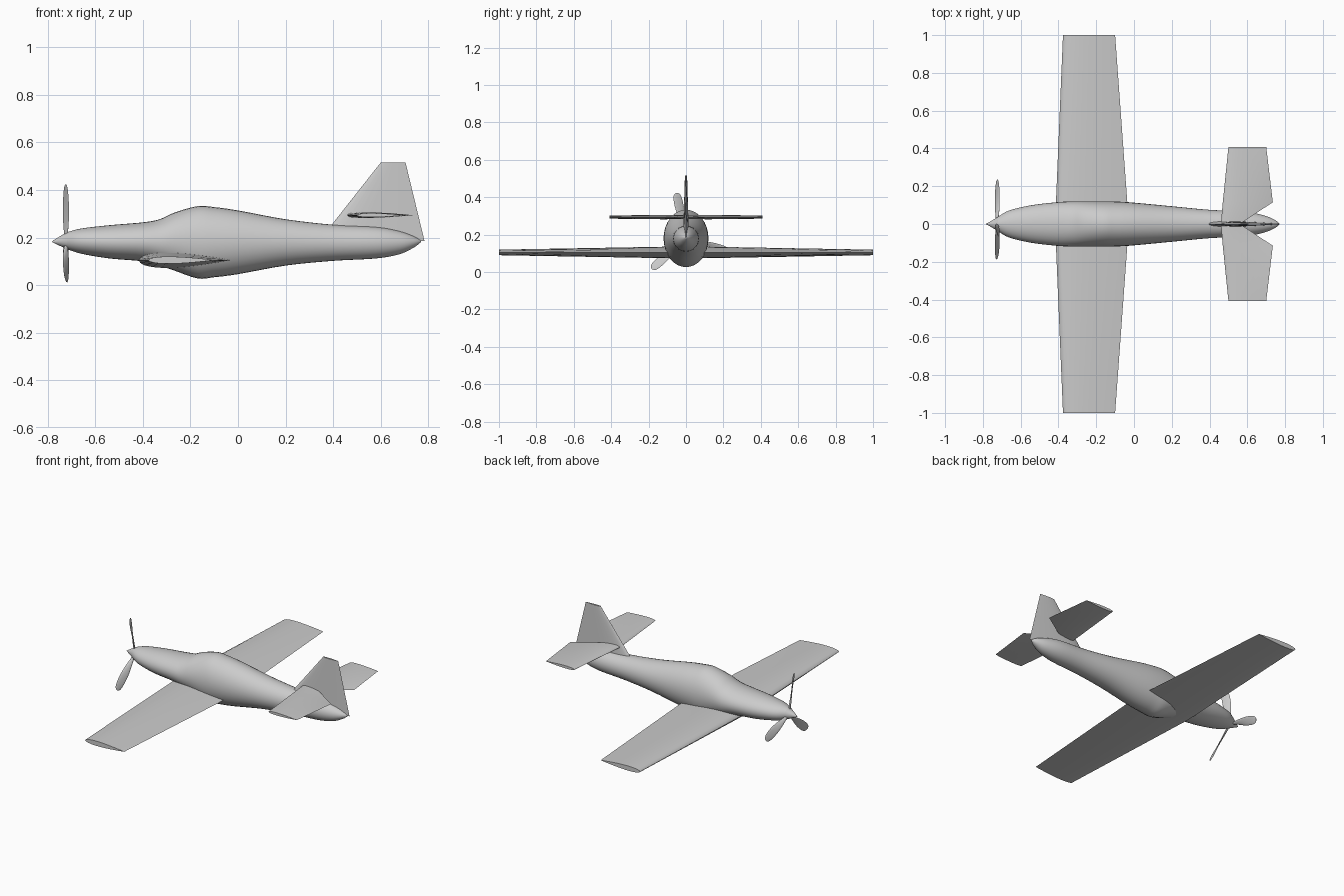
import bpy, bmesh, math
from mathutils import Vector

cube = bpy.data.objects.get("Cube")
if cube:
    bpy.data.objects.remove(cube)

grey = bpy.data.materials.new("plain grey")
grey.use_nodes = True
COLOUR = (0.6, 0.6, 0.6, 1.0)
grey.diffuse_color = COLOUR
grey.node_tree.nodes["Principled BSDF"].inputs["Base Color"].default_value = COLOUR


def loft(name, sections, angle=35):
    """Skin a list of closed cross-sections and cap both ends."""
    bm = bmesh.new()
    rings = [[bm.verts.new(p) for p in s] for s in sections]
    n = len(rings[0])
    for a, b in zip(rings, rings[1:]):
        for i in range(n):
            j = (i + 1) % n
            bm.faces.new((a[i], a[j], b[j], b[i]))
    bm.faces.new(rings[0])
    bm.faces.new(rings[-1])
    bmesh.ops.recalc_face_normals(bm, faces=bm.faces)
    mesh = bpy.data.meshes.new(name)
    bm.to_mesh(mesh)
    bm.free()
    mesh.materials.append(grey)
    obj = bpy.data.objects.new(name, mesh)
    bpy.context.collection.objects.link(obj)
    bpy.ops.object.select_all(action='DESELECT')
    obj.select_set(True)
    bpy.context.view_layer.objects.active = obj
    bpy.ops.object.shade_smooth_by_angle(angle=math.radians(angle))
    return obj


def smooth(stations, steps=4):
    """Catmull-Rom interpolation through the stations."""
    pts = [Vector(s) for s in stations]
    pts = [pts[0]] + pts + [pts[-1]]
    out = []
    for a, b, c, d in zip(pts, pts[1:], pts[2:], pts[3:]):
        for k in range(steps):
            t = k / steps
            out.append(0.5 * (2 * b + (c - a) * t + (2 * a - 5 * b + 4 * c - d) * t**2
                              + (3 * b - a - 3 * c + d) * t**3))
    return out + [pts[-1]]


def oval(x, top, bottom, half, n=32):
    mid, h = (top + bottom) / 2, (top - bottom) / 2
    angles = [2 * math.pi * i / n for i in range(n)]
    return [(x, half * math.cos(a), mid + h * math.sin(a)) for a in angles]


def airfoil(le, te, thick, n=12):
    """Symmetric airfoil outline as (x, offset) pairs."""
    xs = [(1 - math.cos(math.pi * i / n)) / 2 for i in range(n + 1)]
    half = [5 * thick * (0.2969 * math.sqrt(x) - 0.126 * x - 0.3516 * x**2
                         + 0.2843 * x**3 - 0.1036 * x**4) for x in xs]
    upper = [(le + x * (te - le), h) for x, h in zip(xs, half)]
    return upper + [(x, -h) for x, h in upper[-2:0:-1]]


def both_sides(name, z, stations):
    """Full-span surface from half-span stations: y, leading, trailing, thickness."""
    mirrored = [(-s[0],) + s[1:] for s in stations[:0:-1]]
    loft(name, [[(x, y, z + h) for x, h in airfoil(le, te, th)]
                for y, le, te, th in mirrored + stations])


# Fuselage: x, top, bottom, half width
body = [(-0.72, 0.222, 0.152, 0.038), (-0.66, 0.238, 0.132, 0.072),
        (-0.54, 0.252, 0.112, 0.1), (-0.4, 0.264, 0.1, 0.116),
        (-0.33, 0.277, 0.082, 0.119), (-0.265, 0.306, 0.06, 0.12),
        (-0.17, 0.332, 0.028, 0.12), (-0.1, 0.328, 0.033, 0.119),
        (0, 0.314, 0.046, 0.113), (0.2, 0.277, 0.082, 0.094),
        (0.4, 0.254, 0.102, 0.075), (0.58, 0.245, 0.112, 0.066),
        (0.68, 0.227, 0.13, 0.048), (0.74, 0.205, 0.158, 0.025),
        (0.77, 0.187, 0.181, 0.003)]
loft("fuselage", [oval(*s) for s in smooth(body)], 50)

# Spinner
loft("spinner", [oval(*s) for s in smooth([(-0.783, 0.183, 0.181, 0.001),
     (-0.76, 0.199, 0.17, 0.014), (-0.72, 0.222, 0.152, 0.038)])], 50)

# Wing and tailplane
both_sides("wing", 0.105, [(0, -0.418, -0.027, 0.066), (1, -0.376, -0.1, 0.03)])
both_sides("tailplane", 0.294, [(0, 0.46, 0.56, 0.02), (0.115, 0.47, 0.735, 0.024),
                                (0.408, 0.5, 0.7, 0.017)])

# Fin
fin = [(0.185, 0.34, 0.785, 0.032), (0.515, 0.6, 0.705, 0.012)]
loft("fin", [[(x, h, z) for x, h in airfoil(le, te, th)] for z, le, te, th in fin])

# Propeller blades: radius, chord, thickness, pitch in degrees
blade = smooth([(0.02, 0.014, 0.012, 55), (0.06, 0.026, 0.01, 48), (0.11, 0.042, 0.008, 37),
                (0.16, 0.052, 0.006, 29), (0.21, 0.05, 0.005, 23), (0.236, 0.036, 0.004, 20),
                (0.246, 0.01, 0.002, 20)], 3)
hub = Vector((-0.724, 0, 0.182))
for k in range(3):
    a = math.radians(102 + 120 * k)
    radial = Vector((0, math.cos(a), math.sin(a)))
    tangent = Vector((0, -math.sin(a), math.cos(a)))
    axis = Vector((1, 0, 0))
    rings = []
    for r, chord, thick, pitch in blade:
        p = math.radians(pitch)
        along = axis * math.sin(p) + tangent * math.cos(p)
        across = axis * math.cos(p) - tangent * math.sin(p)
        rings.append([hub + radial * r + along * (chord / 2 * math.cos(t))
                      + across * (thick / 2 * math.sin(t))
                      for t in (math.tau * i / 12 for i in range(12))])
    loft(f"propeller_blade_{k + 1}", rings, 60)
